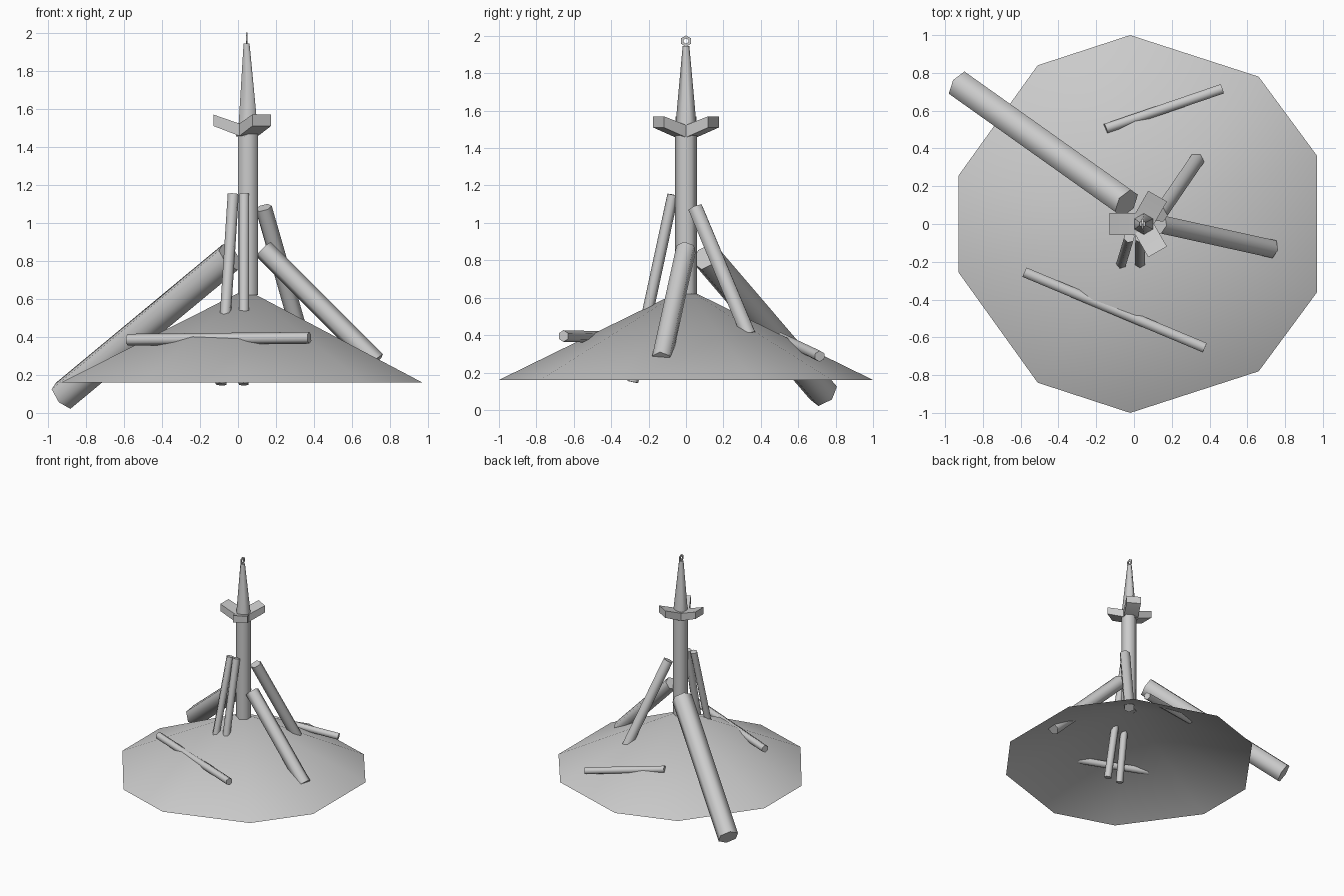
import bpy, bmesh, math
from mathutils import Vector, Matrix

cube = bpy.data.objects.get("Cube")
if cube:
    bpy.data.objects.remove(cube, do_unlink=True)

grey = bpy.data.materials.new("plain grey")
grey.use_nodes = True
grey.diffuse_color = (0.6, 0.6, 0.6, 1)
grey.node_tree.nodes["Principled BSDF"].inputs["Base Color"].default_value = (0.6, 0.6, 0.6, 1)


def finish(name, bm, angle=65, fix_normals=True):
    """Turn a bmesh into a shaded, grey object."""
    if fix_normals:
        bmesh.ops.recalc_face_normals(bm, faces=bm.faces)
    mesh = bpy.data.meshes.new(name)
    bm.to_mesh(mesh)
    bm.free()
    mesh.materials.append(grey)
    for p in mesh.polygons:
        p.use_smooth = True
    mesh.set_sharp_from_angle(angle=math.radians(angle))
    obj = bpy.data.objects.new(name, mesh)
    bpy.context.collection.objects.link(obj)
    return obj


def loft(name, rings):
    """Capped skin through a list of equal-sized point rings."""
    bm = bmesh.new()
    loops = [[bm.verts.new(p) for p in ring] for ring in rings]
    n = len(loops[0])
    for a, b in zip(loops, loops[1:]):
        for i in range(n):
            j = (i + 1) % n
            bm.faces.new((a[i], a[j], b[j], b[i]))
    bm.faces.new(loops[0])
    bm.faces.new(loops[-1])
    return finish(name, bm)


def hexagon(centre, radius, turn=None):
    turn = turn or Matrix.Identity(3)
    return [Vector(centre) + turn @ Vector((radius * math.sin(k * math.pi / 3),
                                            radius * math.cos(k * math.pi / 3), 0))
            for k in range(6)]


def log(name, start, end, radius):
    """Straight six-sided log between two points."""
    turn = (Vector(end) - Vector(start)).to_track_quat('Z', 'Y').to_matrix()
    return loft(name, [hexagon(start, radius, turn), hexagon(end, radius, turn)])


# Open conical roof with an uneven ten-sided rim
half = [(-0.02, 1.0), (0.66, 0.78), (0.97, 0.36)]
left_half = [(-0.93, 0.255), (-0.51, 0.84)]
rim = half + [(x, -y) for x, y in reversed(half)]
rim += [(x, -y) for x, y in reversed(left_half)] + left_half
bm = bmesh.new()
apex = bm.verts.new((0.04, 0, 0.65))
ring = [bm.verts.new((x, y, 0.16)) for x, y in rim]
for i, v in enumerate(ring):
    bm.faces.new((apex, ring[(i + 1) % len(ring)], v))
finish("cone_roof", bm, fix_normals=False)

# Central post with a tapered spire
loft("trunk", [hexagon((0.053, 0, 0.62), 0.06), hexagon((0.053, 0, 1.48), 0.06)])
loft("spire", [hexagon((0.053, 0, 1.48), 0.06), hexagon((0.045, 0, 1.945), 0.018)])

# Small upright ring on the tip
bm = bmesh.new()
sections = []
for k in range(6):
    a = math.radians(60 * k + 30)
    sections.append([bm.verts.new((0.045 + dx, r * math.cos(a), 1.972 + r * math.sin(a)))
                     for dx, r in ((-0.004, 0.03), (0.004, 0.03), (0.004, 0.014), (-0.004, 0.014))])
for k in range(6):
    a, b = sections[k], sections[(k + 1) % 6]
    for i in range(4):
        j = (i + 1) % 4
        bm.faces.new((a[i], a[j], b[j], b[i]))
finish("tip_ring", bm, 30)

# Three upturned arms around the post
for name, degrees in (("left_arm", 180), ("back_arm", 60), ("front_arm", -60)):
    spin = Matrix.Rotation(math.radians(degrees), 3, 'Z')
    rings = []
    for reach, low, high in ((0.0, 1.455, 1.515), (0.04, 1.46, 1.525), (0.17, 1.51, 1.57)):
        rings.append([Vector((0.04, 0, 0)) + spin @ Vector((reach, y, z))
                      for y, z in ((-0.057, low), (0.057, low), (0.057, high), (-0.057, high))])
    loft(name, rings)

# Logs leaning against the post
log("big_back_log", (-0.04, 0.11, 0.82), (-0.92, 0.735, 0.09), 0.083)
log("side_log", (0.135, 0.0, 0.86), (0.725, -0.13, 0.27), 0.055)
log("back_log", (0.135, 0.05, 1.08), (0.33, 0.335, 0.40), 0.044)
log("front_log_a", (-0.025, -0.07, 1.15), (-0.09, -0.285, 0.15), 0.03)
log("front_log_b", (0.033, -0.07, 1.15), (0.03, -0.285, 0.15), 0.03)

# Logs lying across the roof
log("front_lying_log", (-0.58, -0.255, 0.385), (0.375, -0.655, 0.395), 0.031)
log("back_lying_log", (-0.15, 0.505, 0.385), (0.465, 0.715, 0.287), 0.03)
